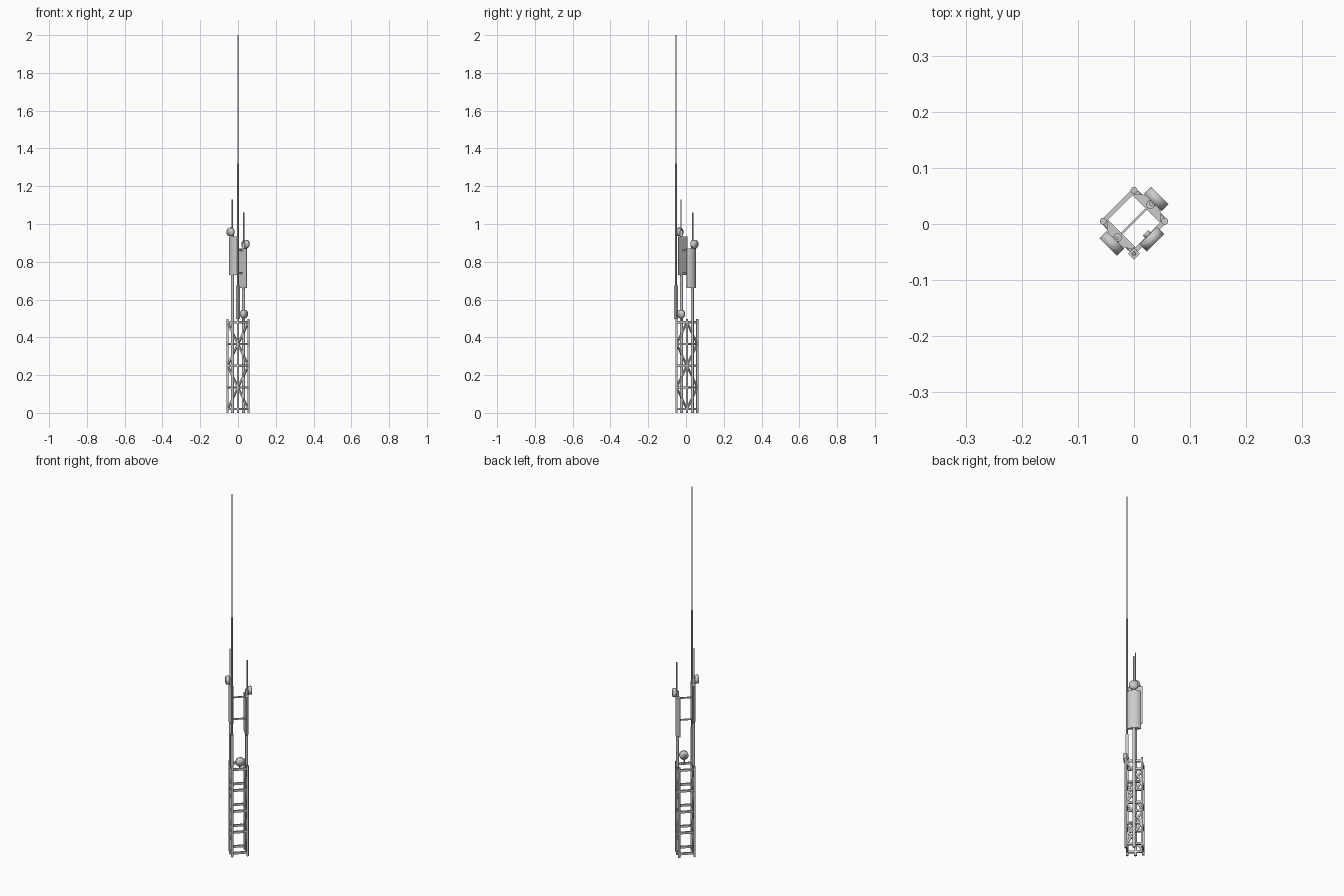
import bpy, bmesh, math
from mathutils import Vector, Matrix

if "Cube" in bpy.data.objects:
    bpy.data.objects.remove(bpy.data.objects["Cube"])

C = Vector((0, 0.005, 0))                    # tower axis
LEGS = [C + Vector((0.055 * math.cos(a), 0.055 * math.sin(a), 0))
        for a in (0, math.pi / 2, math.pi, 3 * math.pi / 2)]  # E, N, W, S
Z = Vector((0, 0, 1))


def at(p, z):
    return Vector((p.x, p.y, z))


def finish(name, bm, shade="angle"):
    bmesh.ops.recalc_face_normals(bm, faces=bm.faces)
    me = bpy.data.meshes.new(name)
    bm.to_mesh(me)
    bm.free()
    ob = bpy.data.objects.new(name, me)
    bpy.context.collection.objects.link(ob)
    bpy.context.view_layer.objects.active = ob
    bpy.ops.object.select_all(action='DESELECT')
    ob.select_set(True)
    if shade == "angle":
        bpy.ops.object.shade_smooth_by_angle(angle=math.radians(40))
    elif shade == "full":
        bpy.ops.object.shade_smooth()
    return ob


def rod(bm, a, b, r, sides=12, r2=None):
    d = b - a
    m = Matrix.Translation((a + b) / 2) @ d.to_track_quat('Z', 'Y').to_matrix().to_4x4()
    bmesh.ops.create_cone(bm, cap_ends=True, segments=sides, radius1=r,
                          radius2=r if r2 is None else r2, depth=d.length, matrix=m)


def rods(name, pairs, r, sides=12):
    bm = bmesh.new()
    for a, b in pairs:
        rod(bm, a, b, r, sides)
    finish(name, bm)


def bars(name, pairs, width, height):
    # flat bars whose height stays in the vertical plane of the bar
    bm = bmesh.new()
    for a, b in pairs:
        d = (b - a).normalized()
        side = d.cross(Z).normalized()
        up = side.cross(d)
        m = Matrix((d, side, up)).transposed().to_4x4()
        m.translation = (a + b) / 2
        bmesh.ops.create_cube(bm, size=1, matrix=m @ Matrix.Diagonal(
            ((b - a).length, width, height, 1)))
    finish(name, bm, "flat")


# lattice tower
levels = [0.02, 0.135, 0.25, 0.365, 0.48]
rods("tower_legs", [(at(p, 0), at(p, 0.497)) for p in LEGS], 0.006, 16)
bars("tower_rungs", [(at(LEGS[i], z), at(LEGS[(i + 1) % 4], z))
                     for i in range(4) for z in levels], 0.008, 0.012)
braces = []
for i in (0, 2):                             # NE and SW faces carry the zigzag
    a, b = LEGS[i], LEGS[(i + 1) % 4]
    for k in range(4):
        p, q = (a, b) if k % 2 == 0 else (b, a)
        braces.append((at(p, levels[k]), at(q, levels[k + 1])))
bars("tower_braces", braces, 0.007, 0.01)


def dish(name, n, dist, z, r=0.0222):
    # plain drum with a rear hub
    bm = bmesh.new()
    c = at(C, z) + n * dist
    rod(bm, c - n * 0.009, c + n * 0.009, r, 28)
    rod(bm, c - n * 0.016, c - n * 0.008, 0.007)
    finish(name, bm, "full")


def sector(label, sign, z0, z1, whip_top):
    n = Vector((sign, sign, 0)).normalized()
    t = Vector((-n.y, n.x, 0))
    pole = C + n * 0.041
    rods(label + "_pole", [(at(pole, 0), at(pole, z1 + 0.03))], 0.0075, 16)
    whip = C + n * 0.0435
    rods(label + "_whip", [(at(whip, z1), at(whip, whip_top))], 0.0032, 10)
    # panel: circular-arc front on a flat back
    bm = bmesh.new()
    w, rise, base = 0.034, 0.017, 0.034
    rad = (w * w + rise * rise) / (2 * rise)
    half = math.asin(w / rad)
    arc = [half * (i / 8 - 1) for i in range(17)]
    prof = [(-w, base - 0.003)] + [
        (rad * math.sin(a), base + rise - rad + rad * math.cos(a)) for a in arc
    ] + [(w, base - 0.003)]
    f = bm.faces.new([bm.verts.new(at(C, z0) + t * u + n * v) for u, v in prof])
    ext = bmesh.ops.extrude_face_region(bm, geom=[f])
    bmesh.ops.translate(bm, vec=Z * (z1 - z0),
                        verts=[v for v in ext['geom'] if isinstance(v, bmesh.types.BMVert)])
    finish(label + "_panel", bm)
    dish(label + "_dish", n, 0.056, z1 + 0.023)
    # clamps tying the pole to the tower
    legs = (LEGS[0], LEGS[1]) if sign > 0 else (LEGS[2], LEGS[3])
    rods(label + "_pole_clamps", [(at(p, z), at(pole, z)) for p in legs
                                  for z in (0.135, 0.365)], 0.0045)


sector("rear_right", 1, 0.66, 0.87, 1.06)
sector("front_left", -1, 0.73, 0.935, 1.13)

# struts between the two poles
n = Vector((1, 1, 0)).normalized()
bars("pole_struts", [(at(C - n * 0.042, z), at(C + n * 0.042, z)) for z in (0.74, 0.86)],
     0.004, 0.008)

# low dish on the front right face with its stand
s = Vector((1, -1, 0)).normalized()
dish("low_dish", s, 0.045, 0.523)
rods("low_dish_stand", [(at(C + s * 0.037, 0.48), at(C + s * 0.037, 0.52))], 0.004)

# tall aerial on the front leg: square base block, lower mast, thin tip
p = Vector((0, -0.053, 0))
bm = bmesh.new()
rod(bm, at(p, 0.497), at(p, 0.675), 0.0105, 4)
finish("aerial_base", bm, "flat")
rods("aerial_lower_mast", [(at(p, 0.67), at(p, 1.32))], 0.0042, 12)
rods("aerial_tip", [(at(p, 1.31), at(p, 2.0))], 0.0025, 10)
